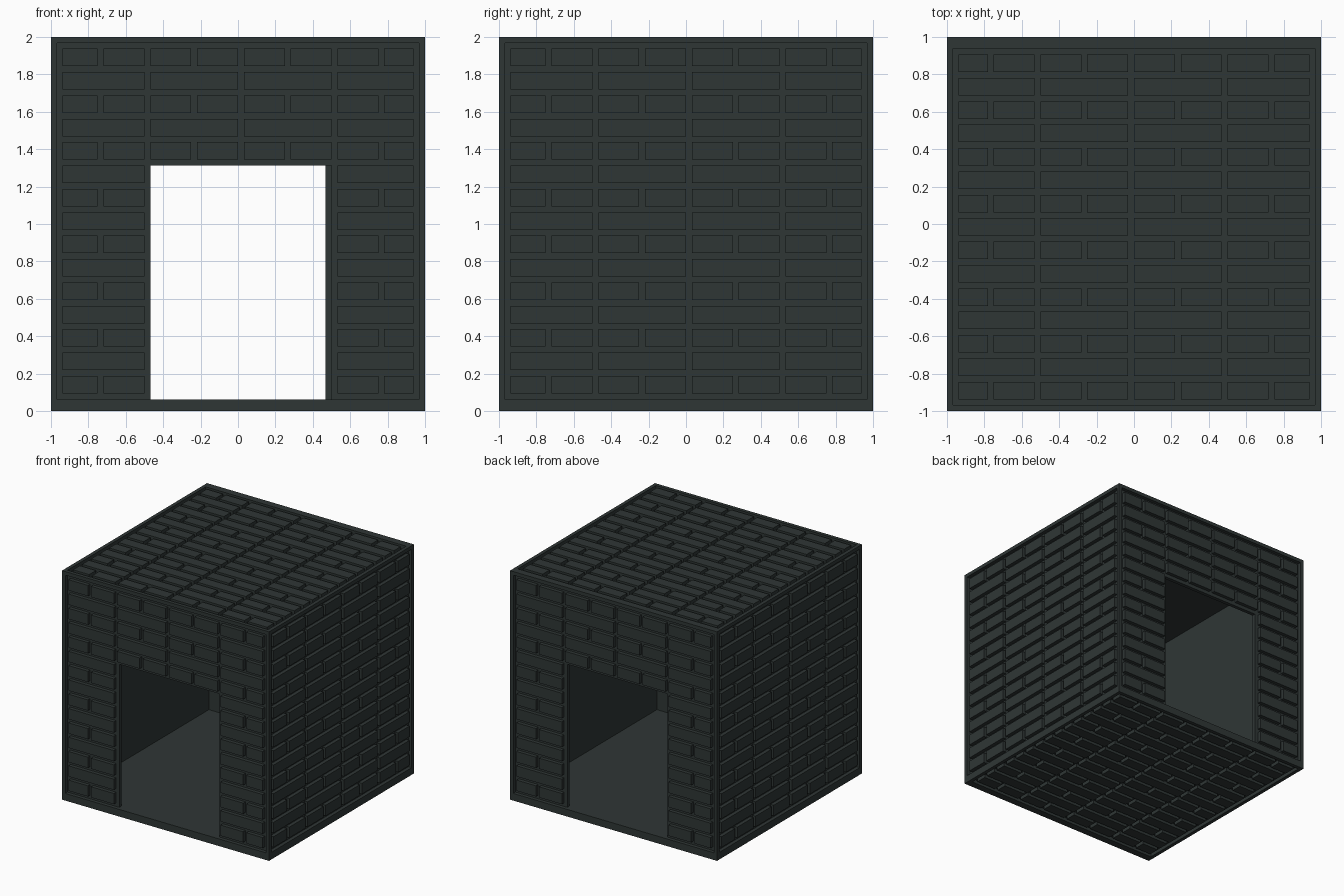
import bpy
import bmesh
from mathutils import Vector

default = bpy.data.objects.get("Cube")
if default:
    bpy.data.objects.remove(default, do_unlink=True)

U = 1 / 32  # module: mortar width, relief depth and half the wall thickness

stone = bpy.data.materials.new("dark slate")
stone.use_nodes = True
colour = (0.028, 0.037, 0.036, 1)
stone.diffuse_color = colour
bsdf = stone.node_tree.nodes["Principled BSDF"]
bsdf.inputs["Base Color"].default_value = colour
bsdf.inputs["Roughness"].default_value = 0.8

# Each side: along-row direction u and up direction v; u x v points outward
SIDES = {
    "front": ((1, 0, 0), (0, 0, 1)),
    "back": ((-1, 0, 0), (0, 0, 1)),
    "left": ((0, 1, 0), (0, 0, 1)),
    "right": ((0, -1, 0), (0, 0, 1)),
    "top": ((-1, 0, 0), (0, -1, 0)),
    "bottom": ((-1, 0, 0), (0, 1, 0)),
}
DOOR = (-15, 16, 10)  # left, right and top of the doorway, in modules


def add_box(bm, side, u0, u1, v0, v1, d0, d1):
    """Box on one side of the block; d is the distance out from the centre."""
    u, v = (Vector(a) for a in SIDES[side])
    n = u.cross(v)
    vs = [bm.verts.new((u * a + v * b + n * d) * U + Vector((0, 0, 1)))
          for d in (d0, d1) for b in (v0, v1) for a in (u0, u1)]
    for f in ((0, 2, 3, 1), (4, 5, 7, 6), (0, 1, 5, 4),
              (2, 6, 7, 3), (0, 4, 6, 2), (1, 3, 7, 5)):
        bm.faces.new([vs[i] for i in f])


def finish(bm, name):
    mesh = bpy.data.meshes.new(name)
    bm.to_mesh(mesh)
    bm.free()
    mesh.materials.append(stone)
    bpy.context.collection.objects.link(bpy.data.objects.new(name, mesh))


# Brick columns for alternating rows: halves and full lengths
HALF = [(-30, -24), (-23, -16), (-15, -8), (-7, 0), (1, 8), (9, 16), (17, 24), (25, 30)]
FULL = [(-30, -16), (-15, 0), (1, 16), (17, 30)]

for side in SIDES:
    has_door = side in ("front", "back")

    # Recessed mortar wall
    bm = bmesh.new()
    if has_door:
        left, right, head = DOOR
        add_box(bm, side, -30, left, -30, 30, 30, 31)
        add_box(bm, side, right, 30, -30, 30, 30, 31)
        add_box(bm, side, left, right, head, 30, 30, 31)
    else:
        height = 30 if side in ("left", "right") else 31
        add_box(bm, side, -31, 31, -height, height, 30, 31)
    finish(bm, side + "_wall")

    # Raised bricks, leaving the doorway clear
    bm = bmesh.new()
    for row in range(15):
        v0 = -29 + 4 * row
        for u0, u1 in (FULL if row % 2 else HALF):
            if has_door and v0 < DOOR[2] and u0 >= DOOR[0] and u1 <= DOOR[1]:
                continue
            add_box(bm, side, u0, u1, v0, v0 + 3, 31, 32)
    finish(bm, side + "_bricks")

    # Lip below the lowest row
    bm = bmesh.new()
    add_box(bm, side, -31, 31, -31, -30, 31, 32)
    finish(bm, side + "_lip")

# Rim bars along all twelve edges
bm = bmesh.new()
for side in ("front", "back"):
    for v0 in (-32, 31):
        add_box(bm, side, -32, 32, v0, v0 + 1, 31, 32)
    for u0 in (-32, 31):
        add_box(bm, side, u0, u0 + 1, -31, 31, 31, 32)
for side in ("left", "right"):
    for v0 in (-32, 31):
        add_box(bm, side, -31, 31, v0, v0 + 1, 31, 32)
finish(bm, "edge_rim")
